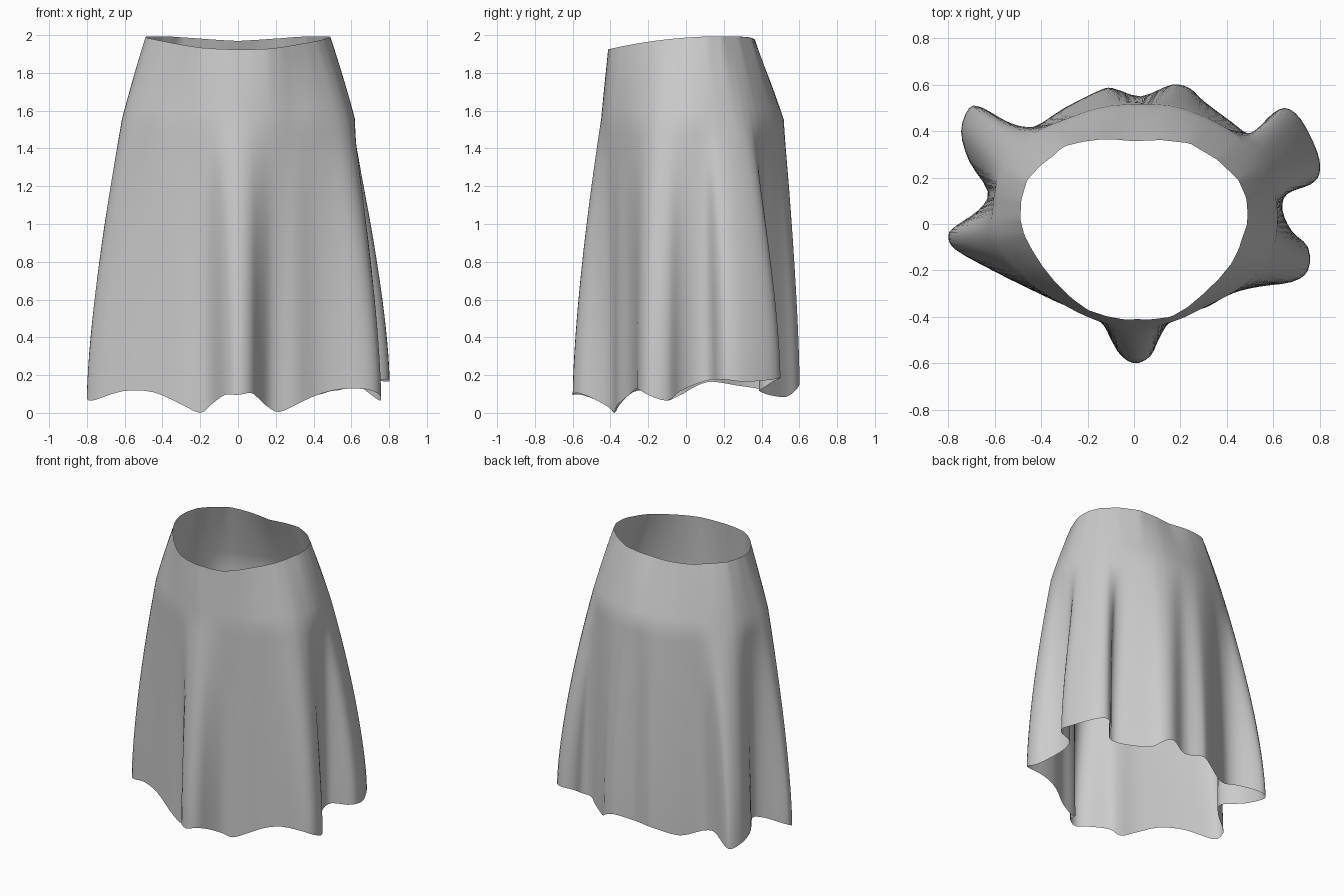
import bpy, math
from mathutils import Vector

if "Cube" in bpy.data.objects:
    bpy.data.objects.remove(bpy.data.objects["Cube"])

# Hem outline (x, y, z), counter-clockwise from the front fold
HEM = [(0, -.60, .10), (.07, -.57, .11), (.11, -.49, .08), (.16, -.41, .035),
       (.22, -.38, .01), (.31, -.36, .05), (.42, -.30, .10), (.54, -.27, .13),
       (.68, -.25, .13), (.75, -.20, .10), (.75, -.10, .07), (.68, -.03, .12),
       (.64, .06, .16), (.66, .13, .18), (.76, .17, .18), (.80, .22, .18),
       (.79, .31, .17), (.72, .45, .18), (.65, .50, .19), (.58, .46, .17),
       (.55, .40, .13), (.49, .39, .12), (.42, .44, .10), (.30, .53, .09),
       (.24, .585, .13), (.16, .60, .16), (.03, .55, .13), (-.09, .585, .14),
       (-.15, .575, .13), (-.30, .50, .09), (-.43, .42, .13), (-.53, .43, .15),
       (-.65, .50, .12), (-.71, .50, .10), (-.745, .40, .13), (-.71, .27, .15),
       (-.63, .14, .17), (-.67, .06, .15), (-.77, -.01, .11), (-.80, -.05, .09),
       (-.77, -.11, .07), (-.61, -.20, .12), (-.45, -.28, .115), (-.30, -.35, .05),
       (-.20, -.38, .005), (-.14, -.42, .05), (-.07, -.55, .10)]
# Waistline and hip outlines (x, y)
WAIST = [(0, -.41), (.16, -.40), (.30, -.30), (.42, -.17), (.47, -.05), (.49, .04),
         (.45, .19), (.24, .348), (0, .357), (-.14, .365), (-.29, .338), (-.34, .30),
         (-.46, .19), (-.49, .02), (-.44, -.11), (-.34, -.25), (-.20, -.37), (-.05, -.41)]
HIP = [(0, -.45), (.17, -.42), (.30, -.36), (.45, -.28), (.58, -.16), (.62, .03),
       (.58, .22), (.50, .34), (.35, .44), (.16, .51), (-.10, .51), (-.30, .45),
       (-.45, .38), (-.57, .25), (-.61, .06), (-.60, -.08), (-.47, -.24),
       (-.30, -.35), (-.15, -.42)]
SUB, LEVELS, HIP_Z = 3, 26, 1.56


def catmull(pts, sub):
    """Smooth closed curve through pts."""
    pts, out = [Vector(p) for p in pts], []
    n = len(pts)
    for i in range(n):
        a, b, c, d = (pts[(i + k) % n] for k in (-1, 0, 1, 2))
        for j in range(sub):
            t = j / sub
            out.append(.5 * (2 * b + (c - a) * t + (2 * a - 5 * b + 4 * c - d) * t * t
                             + (3 * b - a - 3 * c + d) * t ** 3))
    return out


def polar(loop, ang):
    """Point where the ray at angle ang crosses the closed loop."""
    d = Vector((math.cos(ang), math.sin(ang)))
    for i, a in enumerate(loop):
        b = loop[(i + 1) % len(loop)]
        ca, cb = d.cross(a), d.cross(b)
        if ca <= 0 < cb and d.dot(a + b) > 0:
            return a.lerp(b, ca / (ca - cb))
    return d * .5


hem = catmull(HEM, SUB)
waist, hip = catmull(WAIST, 2), catmull(HIP, 3)
n = len(hem)

# Direction of each column, evened out so gathered folds fan from the hip
ang = []
for p in hem:
    a = math.atan2(p.y, p.x)
    while ang and a < ang[-1] - math.pi:
        a += 2 * math.pi
    ang.append(a)
for _ in range(80):
    ang = [(ang[i - 1] - (2 * math.pi if i == 0 else 0) + 2 * ang[i]
            + ang[(i + 1) % n] + (2 * math.pi if i == n - 1 else 0)) / 4 for i in range(n)]

# Loft from waist over hip to hem
verts = []
for k in range(LEVELS + 1):
    for i in range(n):
        w, h, e = polar(waist, ang[i]), polar(hip, ang[i]), hem[i]
        s = min(1, max(0, (w.y + .41) / .6))
        wz = 1.93 + .07 * s * (2 - s) * .98 - .025 * max(0, w.y - .2) / .16 * (1 - min(1, abs(w.x) / .4))
        if k <= 7:
            t = k / 7
            p, z = w.lerp(h, t + .12 * t * (1 - t)), wz + (HIP_Z - wz) * t
        else:
            t = (k - 7) / (LEVELS - 7)
            p, z = h.lerp(e.xy, 1 - (1 - t) ** 1.5), HIP_Z + (e.z - HIP_Z) * t
        verts.append((p.x, p.y, z))
faces = [((k + 1) * n + i, (k + 1) * n + (i + 1) % n, k * n + (i + 1) % n, k * n + i)
         for k in range(LEVELS) for i in range(n)]

low = min(v[2] for v in verts)
mesh = bpy.data.meshes.new("skirt")
mesh.from_pydata([(x, y, z - low) for x, y, z in verts], [], faces)
skirt = bpy.data.objects.new("skirt", mesh)
bpy.context.collection.objects.link(skirt)
mesh.polygons.foreach_set("use_smooth", [True] * len(mesh.polygons))
mesh.update()
